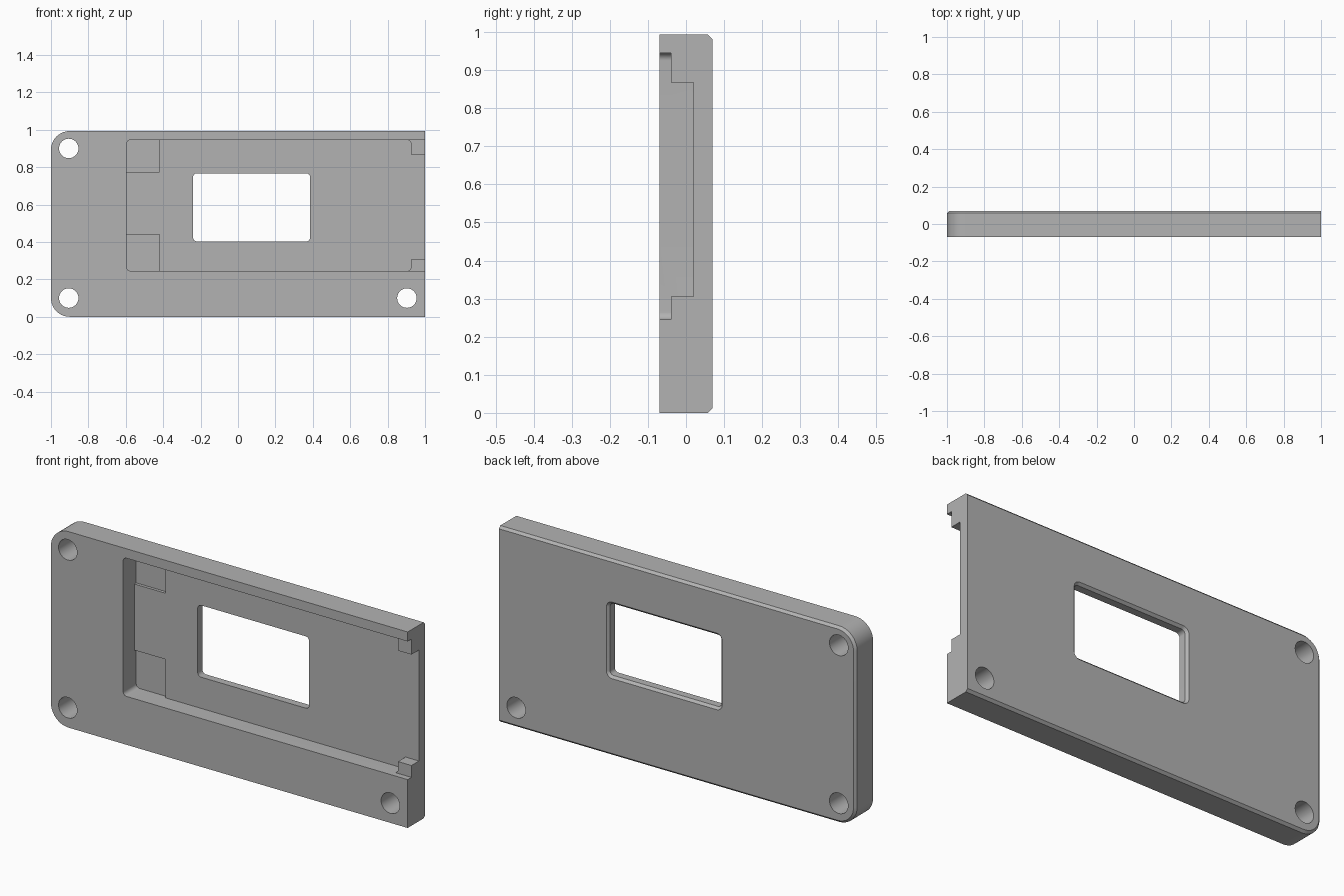
import bpy, bmesh
from math import cos, sin, pi

default = bpy.data.objects.get("Cube")
if default:
    bpy.data.objects.remove(default, do_unlink=True)

grey = bpy.data.materials.new("plain grey")
grey.use_nodes = True
colour = (0.45, 0.45, 0.45, 1)
grey.diffuse_color = colour
grey.node_tree.nodes["Principled BSDF"].inputs["Base Color"].default_value = colour


def outline(x0, x1, z0, z1, radii, steps=10):
    """Rectangle with corner radii: left bottom, right bottom, right top, left top."""
    points = []
    corners = [(x0, z0, 1, 1), (x1, z0, -1, 1), (x1, z1, -1, -1), (x0, z1, 1, -1)]
    for k, ((x, z, sx, sz), r) in enumerate(zip(corners, radii)):
        if r == 0:
            points.append((x, z))
            continue
        for i in range(steps + 1):
            a = pi + (k + i / steps) * pi / 2
            points.append((x + sx * r + r * cos(a), z + sz * r + r * sin(a)))
    return points


def loft(name, rings):
    """Closed solid through (y, outline) rings."""
    bm = bmesh.new()
    loops = [[bm.verts.new((x, y, z)) for x, z in pts] for y, pts in rings]
    n = len(loops[0])
    for a, b in zip(loops, loops[1:]):
        for i in range(n):
            j = (i + 1) % n
            bm.faces.new((a[i], a[j], b[j], b[i]))
    bm.faces.new(loops[0])
    bm.faces.new(loops[-1])
    bmesh.ops.recalc_face_normals(bm, faces=bm.faces)
    mesh = bpy.data.meshes.new(name)
    bm.to_mesh(mesh)
    bm.free()
    mesh.materials.append(grey)
    obj = bpy.data.objects.new(name, mesh)
    bpy.context.collection.objects.link(obj)
    return obj


def prism(name, y0, y1, *shape):
    pts = outline(*shape)
    return loft(name, [(y0, pts), (y1, pts)])


FRONT, BACK, OUT = -0.07, 0.07, -0.2
HEIGHT, BEVEL = 0.993, 0.012
LOW, HIGH, LEFT = 0.245, 0.945, -0.595
R = 0.02

# Plate: rounded left corners, back edge bevelled except at the open end
full = outline(-1, 1, 0, HEIGHT, (0.1, 0, 0, 0.1))
inset = outline(-1 + BEVEL, 1, BEVEL, HEIGHT - BEVEL, (0.088, 0, 0, 0.088))
plate = loft("cover_plate", [(FRONT, full), (BACK - BEVEL, full), (BACK, inset)])


def window(grow):
    return outline(-0.24 - grow, 0.385 + grow, 0.403 - grow, 0.767 + grow, [R + grow] * 4)


cutters = [
    # Tray pocket, leaving a tab in each corner of the open end
    prism("pocket_cutter", OUT, 0.02, LEFT, 0.925, LOW, HIGH, [R] * 4),
    prism("tab_top_cutter", OUT, -0.04, 0.8, 1.1, LOW, HIGH, [0] * 4),
    prism("open_end_cutter", OUT, 0.02, 0.8, 1.1, 0.305, 0.867, [0] * 4),
    # Shallow recesses in the closed corners
    prism("upper_recess_cutter", OUT, 0.035, LEFT, -0.42, 0.775, HIGH, (0, 0, 0, R)),
    prism("lower_recess_cutter", OUT, 0.035, LEFT, -0.42, LOW, 0.44, (R, 0, 0, 0)),
    # Window flaring towards the back
    loft("window_cutter", [(OUT, window(0)), (BACK - BEVEL, window(0)),
                           (BACK + BEVEL, window(2 * BEVEL))]),
]

# Screw holes
r = 0.052
for x, z in ((-0.905, 0.9), (-0.905, 0.1), (0.903, 0.1)):
    cutters.append(prism("screw_hole_cutter", OUT, 0.2, x - r, x + r, z - r, z + r, [r * 0.999] * 4))

for cutter in cutters:
    cutter.hide_render = True
    cut = plate.modifiers.new(cutter.name, "BOOLEAN")
    cut.operation, cut.solver, cut.object = "DIFFERENCE", "EXACT", cutter

# Bake the cuts and discard the cutters
bpy.context.view_layer.update()
evaluated = plate.evaluated_get(bpy.context.evaluated_depsgraph_get())
baked = bpy.data.meshes.new_from_object(evaluated)
plate.modifiers.clear()
plate.data = baked
for cutter in cutters:
    bpy.data.objects.remove(cutter, do_unlink=True)

bpy.context.view_layer.objects.active = plate
plate.select_set(True)
bpy.ops.object.shade_smooth_by_angle(angle=pi / 6)
